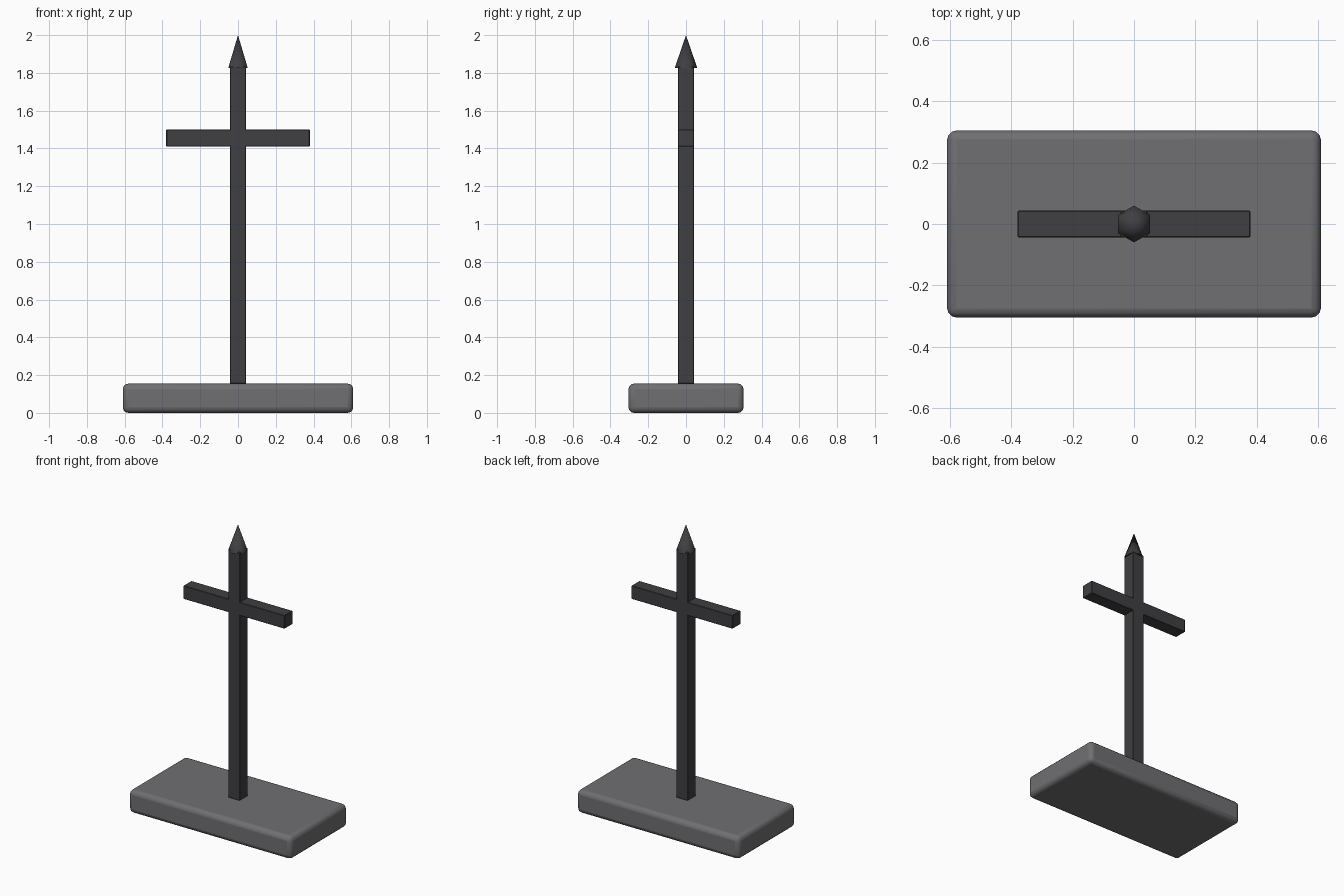
import bpy, math

if "Cube" in bpy.data.objects:
    bpy.data.objects.remove(bpy.data.objects["Cube"])


def material(name, color):
    m = bpy.data.materials.new(name)
    m.diffuse_color = (*color, 1)
    m.use_nodes = True
    m.node_tree.nodes["Principled BSDF"].inputs["Base Color"].default_value = m.diffuse_color
    return m


stone = material("stone", (0.16, 0.16, 0.17))
iron = material("iron", (0.05, 0.05, 0.055))


def block(name, size, z0, mat, bevel, segments):
    """Bevelled box centred on the z axis with its underside at z0."""
    bpy.ops.mesh.primitive_cube_add(size=1, location=(0, 0, z0 + size[2] / 2))
    ob = bpy.context.object
    ob.name = name
    ob.scale = size
    bpy.ops.object.transform_apply(location=False, rotation=False, scale=True)
    mod = ob.modifiers.new("soft_edges", 'BEVEL')
    mod.width = bevel
    mod.segments = segments
    ob.data.materials.append(mat)
    return ob


# Rounded stone base
base = block("base", (1.22, 0.61, 0.155), 0, stone, 0.03, 3)
bpy.ops.object.shade_smooth_by_angle(angle=math.radians(40))

# Upright post and crossbar
block("post", (0.087, 0.087, 1.68), 0.155, iron, 0.003, 1)
block("crossbar", (0.76, 0.087, 0.09), 1.41, iron, 0.003, 1)

# Six-sided spear tip, corners towards front and back
bpy.ops.mesh.primitive_cone_add(vertices=6, radius1=0.06, radius2=0,
                                depth=0.175, location=(0, 0, 1.9125))
tip = bpy.context.object
tip.name = "spear_tip"
tip.data.materials.append(iron)
bpy.ops.object.shade_smooth_by_angle(angle=math.radians(65))
